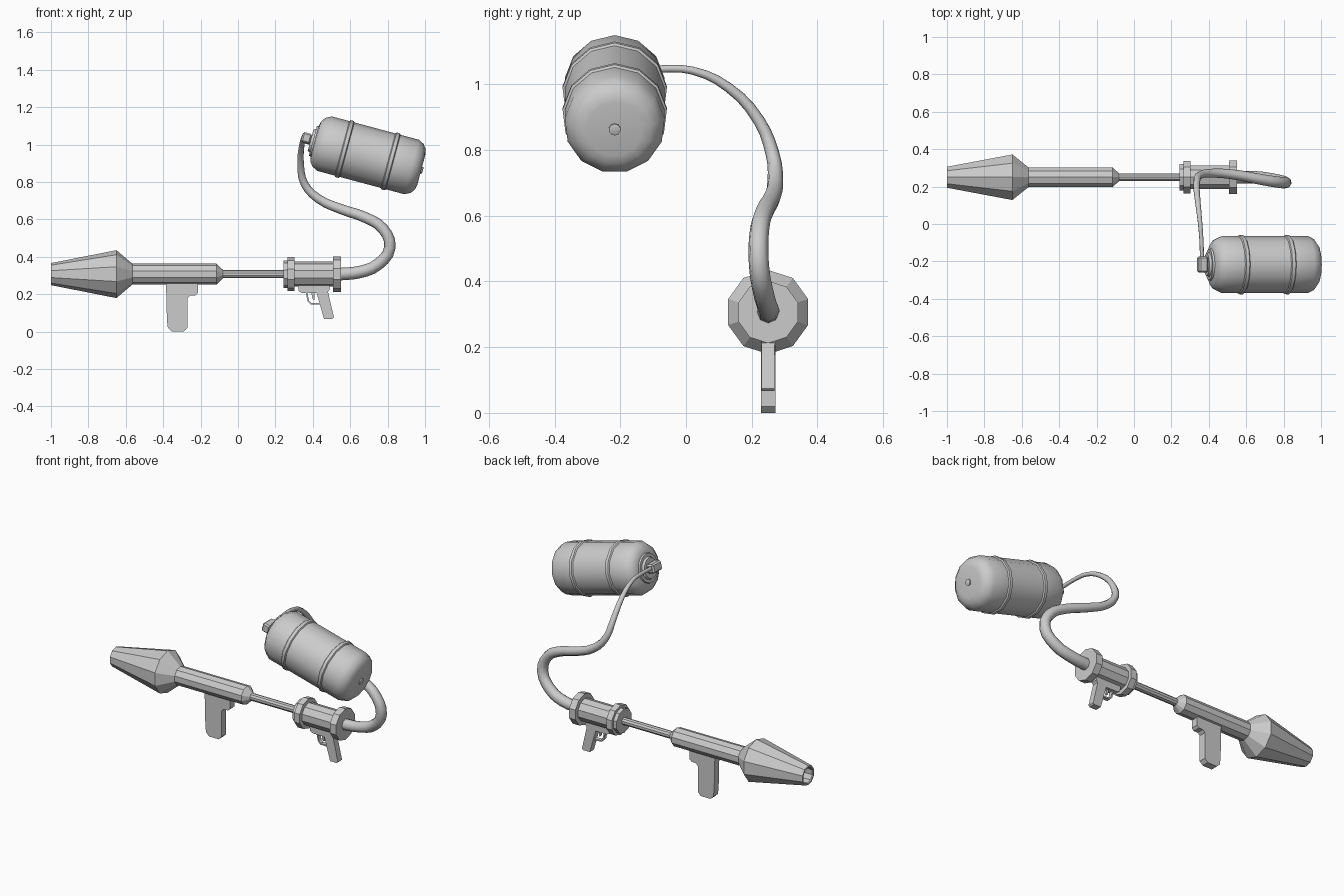
import bpy, bmesh
from math import radians, pi, sin, cos
from mathutils import Matrix, Vector

if "Cube" in bpy.data.objects:
    bpy.data.objects.remove(bpy.data.objects["Cube"])

GUN = Matrix.Translation((0, 0.25, 0.307))
TANK = Matrix.Translation((0.695, -0.217, 0.94)) @ Matrix.Rotation(radians(15), 4, 'Y')


def finish(name, bm, smooth=None):
    bmesh.ops.recalc_face_normals(bm, faces=bm.faces)
    me = bpy.data.meshes.new(name)
    bm.to_mesh(me)
    bm.free()
    ob = bpy.data.objects.new(name, me)
    bpy.context.collection.objects.link(ob)
    if smooth:
        me.polygons.foreach_set("use_smooth", [True] * len(me.polygons))
        me.set_sharp_from_angle(angle=radians(smooth))
    return ob


def lathe(name, profile, sides, frame, smooth=None):
    """Turn an (x, radius) profile about the frame's x axis; ends are capped."""
    bm = bmesh.new()
    rings = []
    for x, r in profile:
        angles = [pi / 2 + 2 * pi * i / sides for i in range(sides)]
        rings.append([bm.verts.new(frame @ Vector((x, r * cos(a), r * sin(a)))) for a in angles])
    for a, b in zip(rings, rings[1:]):
        for i in range(sides):
            j = (i + 1) % sides
            bm.faces.new((a[i], a[j], b[j], b[i]))
    bm.faces.new(rings[0])
    bm.faces.new(rings[-1])
    return finish(name, bm, smooth)


def plate(name, outline, half, y=0.25, bevel=0.0):
    """Extrude an (x, z) outline along y."""
    bm = bmesh.new()
    face = bm.faces.new([bm.verts.new((x, y - half, z)) for x, z in outline])
    out = bmesh.ops.extrude_face_region(bm, geom=[face])
    verts = [v for v in out["geom"] if isinstance(v, bmesh.types.BMVert)]
    bmesh.ops.translate(bm, verts=verts, vec=(0, 2 * half, 0))
    if bevel:
        bmesh.ops.bevel(bm, geom=list(bm.edges), offset=bevel, segments=1, affect='EDGES')
    return finish(name, bm)


# Nozzle with a hollow mouth, barrel and thin feed rod
lathe("nozzle", [(-0.86, 0.06), (-0.995, 0.047), (-1.0, 0.05), (-1.0, 0.059),
                 (-0.65, 0.128), (-0.565, 0.056)], 10, GUN)
lathe("barrel", [(-0.57, 0.056), (-0.115, 0.056), (-0.08, 0.022)], 10, GUN)
lathe("feed_rod", [(-0.09, 0.022), (0.26, 0.022)], 10, GUN)

# Valve body with end flanges
lathe("valve_body", [(0.243, 0.074), (0.265, 0.074), (0.265, 0.091), (0.302, 0.091),
                     (0.302, 0.067), (0.508, 0.067), (0.508, 0.095), (0.55, 0.095)], 10, GUN)

# Front grip
plate("front_grip", [(-0.385, 0.262), (-0.215, 0.262), (-0.215, 0.205), (-0.228, 0.192),
                     (-0.255, 0.192), (-0.27, 0.178), (-0.27, 0.02), (-0.29, 0.0),
                     (-0.355, 0.0), (-0.375, 0.02), (-0.38, 0.06)], 0.022)

# Rear grip, trigger and guard
plate("grip_mount", [(0.32, 0.25), (0.325, 0.215), (0.345, 0.205), (0.475, 0.205),
                     (0.49, 0.225), (0.49, 0.25)], 0.02)
plate("rear_grip", [(0.415, 0.225), (0.478, 0.225), (0.513, 0.075), (0.505, 0.067),
                    (0.46, 0.067)], 0.02)
plate("trigger_guard", [(0.362, 0.21), (0.372, 0.162), (0.388, 0.145), (0.44, 0.145),
                        (0.44, 0.153), (0.392, 0.153), (0.38, 0.165), (0.37, 0.21)], 0.012)
plate("trigger", [(0.392, 0.21), (0.398, 0.175), (0.408, 0.168), (0.41, 0.21)], 0.006)

# Tank with two raised bands
bands = []
for t in (-0.13, 0.125):
    bands += [(t - 0.014, 0.153), (t - 0.009, 0.16), (t + 0.009, 0.16), (t + 0.014, 0.153)]
cap = [(0.295, 0.085), (0.29, 0.112), (0.272, 0.137), (0.24, 0.153)]
lathe("tank", [(-t, r) for t, r in cap] + bands + cap[::-1], 13, TANK, 40)
lathe("tank_front_collar", [(-0.29, 0.088), (-0.305, 0.084), (-0.305, 0.066), (-0.318, 0.06),
                            (-0.318, 0.025), (-0.35, 0.025)], 13, TANK, 30)
lathe("tank_rear_plug", [(0.29, 0.018), (0.302, 0.018), (0.304, 0.012)], 10, TANK, 30)

# Valve block where the hose meets the tank
bm = bmesh.new()
bmesh.ops.create_cube(bm, size=1, matrix=TANK @ Matrix.Translation((-0.342, 0, 0.007))
                      @ Matrix.Diagonal((0.05, 0.085, 0.054, 1)))
bmesh.ops.bevel(bm, geom=list(bm.edges), offset=0.008, segments=1, affect='EDGES')
finish("tank_valve", bm)

# Tapering hose: x, y, z, radius
path = [(0.54, 0.25, 0.307, 0.034), (0.65, 0.25, 0.318, 0.033), (0.75, 0.237, 0.36, 0.032),
        (0.812, 0.222, 0.45, 0.031), (0.775, 0.223, 0.55, 0.030), (0.68, 0.238, 0.61, 0.029),
        (0.55, 0.262, 0.655, 0.027), (0.43, 0.272, 0.71, 0.024), (0.355, 0.263, 0.79, 0.021),
        (0.335, 0.222, 0.89, 0.018), (0.34, 0.13, 0.99, 0.015), (0.352, 0.02, 1.042, 0.012),
        (0.36, -0.08, 1.047, 0.011), (0.364, -0.19, 1.04, 0.011)]
cu = bpy.data.curves.new("hose_path", 'CURVE')
cu.dimensions = '3D'
cu.bevel_depth = 1.0
cu.bevel_resolution = 2
cu.resolution_u = 3
cu.use_fill_caps = True
sp = cu.splines.new('BEZIER')
sp.bezier_points.add(len(path) - 1)
for p, (x, y, z, r) in zip(sp.bezier_points, path):
    p.co, p.radius = (x, y, z), r
    p.handle_left_type = p.handle_right_type = 'AUTO'
hose = bpy.data.objects.new("hose", cu)
bpy.context.collection.objects.link(hose)
bpy.context.view_layer.objects.active = hose
hose.select_set(True)
bpy.ops.object.convert(target='MESH')
